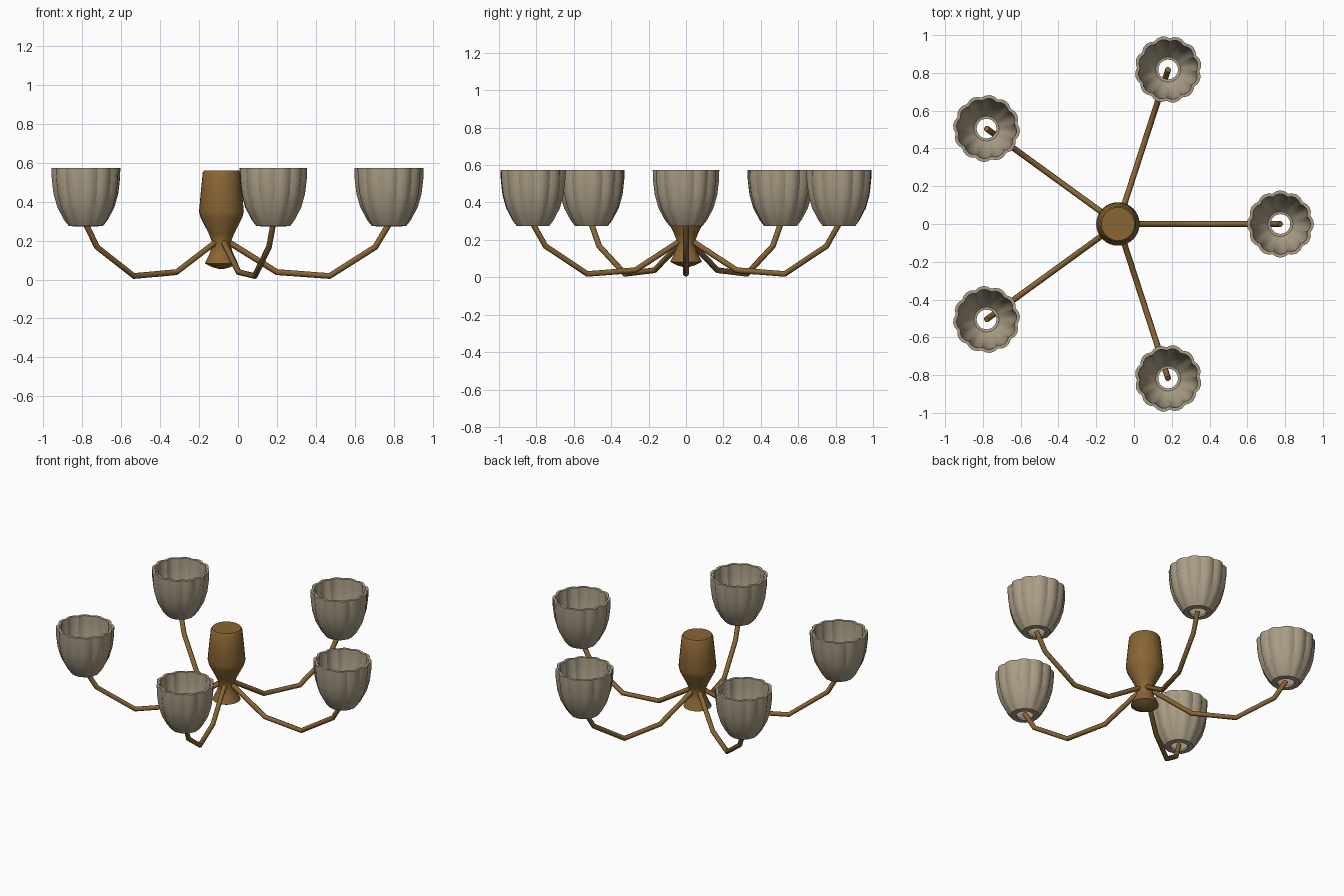
import bpy, math

if "Cube" in bpy.data.objects:
    bpy.data.objects.remove(bpy.data.objects["Cube"])

CX = -0.085          # hub axis position on x
ARMS, REACH = 5, 0.86


def material(name, rgb):
    m = bpy.data.materials.new(name)
    m.diffuse_color = (*rgb, 1)
    m.use_nodes = True
    m.node_tree.nodes["Principled BSDF"].inputs["Base Color"].default_value = m.diffuse_color
    return m


brass = material("aged brass", (0.25, 0.13, 0.034))
glass = material("frosted beige", (0.40, 0.335, 0.235))


def lathe(name, profile, segs, mat, loc, angle, lobe=None, closed=False, turn=0):
    """Spin (r, z, flute depth) points round z; lobe(angle) gives the flute amount."""
    verts, faces = [], []
    for r, z, depth in profile:
        for i in range(segs):
            a = 2 * math.pi * i / segs
            rr = r * (1 - depth * lobe(a)) if lobe else r
            verts.append((rr * math.cos(a), rr * math.sin(a), z))
    n = len(profile)
    for j in range(n if closed else n - 1):
        k = (j + 1) % n
        for i in range(segs):
            i2 = (i + 1) % segs
            faces.append((j * segs + i, j * segs + i2, k * segs + i2, k * segs + i))
    if not closed:
        faces.append(tuple(reversed(range(segs))))
        faces.append(tuple((n - 1) * segs + i for i in range(segs)))
    me = bpy.data.meshes.new(name)
    me.from_pydata(verts, [], faces)
    me.materials.append(mat)
    ob = bpy.data.objects.new(name, me)
    ob.location = loc
    ob.rotation_euler.z = turn
    bpy.context.collection.objects.link(ob)
    smooth(ob, angle)
    return ob


def smooth(ob, angle):
    bpy.ops.object.select_all(action='DESELECT')
    ob.select_set(True)
    bpy.context.view_layer.objects.active = ob
    bpy.ops.object.shade_smooth_by_angle(angle=math.radians(angle))


# central hub: flared foot, narrow neck, vase-like body
hub = [(0.008, 0.053, 0), (0.045, 0.063, 0), (0.085, 0.083, 0), (0.06, 0.135, 0),
       (0.045, 0.185, 0), (0.065, 0.235, 0), (0.108, 0.32, 0), (0.115, 0.35, 0),
       (0.105, 0.46, 0), (0.096, 0.548, 0), (0.088, 0.56, 0)]
lathe("hub", hub, 32, brass, (CX, 0, 0), 50)

# fluted cup: outer wall up, rim, inner wall down, open at the bottom
cup = [(0.052, 0.273, 0), (0.088, 0.274, 0.03), (0.112, 0.305, 0.06), (0.147, 0.37, 0.07),
       (0.167, 0.44, 0.07), (0.176, 0.515, 0.07), (0.178, 0.573, 0.07),
       (0.160, 0.573, 0.07), (0.157, 0.515, 0.07), (0.148, 0.44, 0.07),
       (0.128, 0.37, 0.06), (0.095, 0.315, 0.04), (0.066, 0.287, 0), (0.052, 0.285, 0)]


def flute(a):
    return 1 - abs(math.cos(6 * a))


# bent arm path (radius, height)
path = [(0.045, 0.187), (0.285, 0.038), (0.555, 0.018), (0.79, 0.167), (0.86, 0.285)]

for i in range(ARMS):
    t = 2 * math.pi * i / ARMS
    c, s = math.cos(t), math.sin(t)
    # arm
    cu = bpy.data.curves.new("arm", 'CURVE')
    cu.dimensions = '3D'
    cu.bevel_depth = 0.0155
    cu.bevel_resolution = 2
    cu.use_fill_caps = True
    sp = cu.splines.new('POLY')
    sp.points.add(len(path) - 1)
    for p, (r, z) in zip(sp.points, path):
        p.co = (r * c, r * s, z, 1)
    cu.materials.append(brass)
    arm = bpy.data.objects.new(f"arm_{i + 1}", cu)
    arm.location.x = CX
    bpy.context.collection.objects.link(arm)
    bpy.ops.object.select_all(action='DESELECT')
    arm.select_set(True)
    bpy.context.view_layer.objects.active = arm
    bpy.ops.object.convert(target='MESH')
    smooth(bpy.context.view_layer.objects.active, 50)
    # lamp shade
    lathe(f"shade_{i + 1}", cup, 48, glass, (CX + REACH * c, REACH * s, 0),
          30, flute, True, t)
